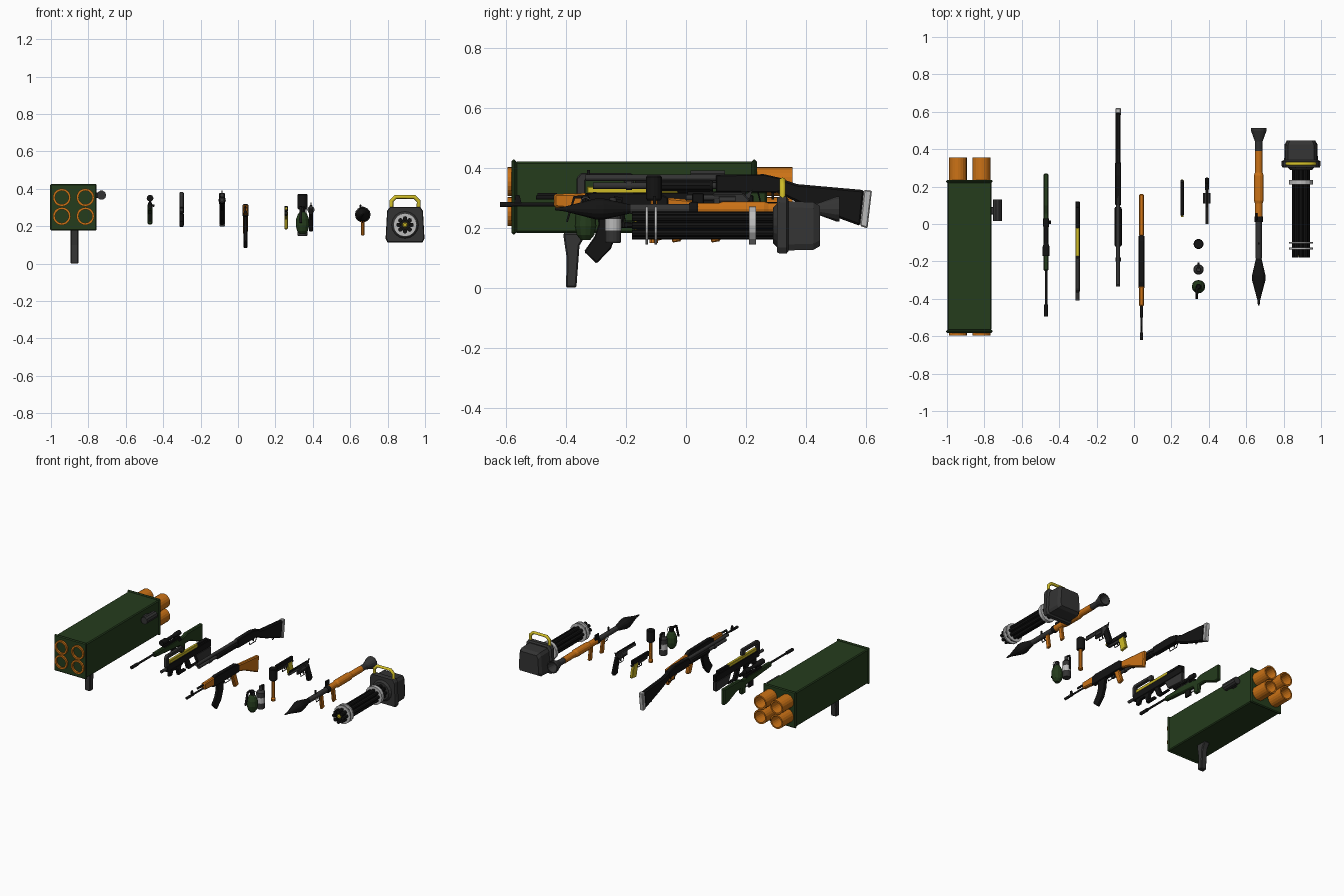
import bpy, bmesh, math
from mathutils import Vector

if "Cube" in bpy.data.objects:
    bpy.data.objects.remove(bpy.data.objects["Cube"])

def mat(name, c):
    m = bpy.data.materials.new(name)
    m.diffuse_color = (*c, 1)
    m.use_nodes = True
    m.node_tree.nodes["Principled BSDF"].inputs["Base Color"].default_value = m.diffuse_color
    return m
GREEN = mat("green", (.018, .045, .012))
ORANGE = mat("orange", (.6, .17, .008))
BLACK = mat("black", (.007, .007, .007))
GREY = mat("dark_grey", (.034, .034, .034))
LIGHT = mat("light_grey", (.5, .5, .5))
YELLOW = mat("yellow", (.62, .5, .02))

def finish(bm, name, m, smooth=False):
    bmesh.ops.recalc_face_normals(bm, faces=bm.faces)
    me = bpy.data.meshes.new(name)
    bm.to_mesh(me)
    bm.free()
    ob = bpy.data.objects.new(name, me)
    bpy.context.collection.objects.link(ob)
    me.materials.append(m)
    return ob

def plate(name, x, w, pts, m, bevel=0.004):
    """Side profile of (y, z) points, extruded to width w about x."""
    bm = bmesh.new()
    f = bm.faces.new([bm.verts.new((x - w / 2, y, z)) for y, z in pts])
    r = bmesh.ops.extrude_face_region(bm, geom=[f])
    bmesh.ops.translate(bm, vec=(w, 0, 0), verts=[v for v in r["geom"] if isinstance(v, bmesh.types.BMVert)])
    ob = finish(bm, name, m)
    if bevel:
        b = ob.modifiers.new("bevel", "BEVEL")
        b.width, b.segments, b.limit_method = bevel, 1, 'ANGLE'
    return ob

def box(name, x, w, y0, y1, z0, z1, m, bevel=0.003):
    return plate(name, x, w, [(y0, z0), (y1, z0), (y1, z1), (y0, z1)], m, bevel)

def turn(name, a, b, prof, m, axis='Y', n=14):
    """Turned part. axis Y: a, b = x, z centre; axis Z: a, b = x, y centre."""
    bm = bmesh.new()
    rings = []
    for t, r in prof:
        ring = []
        for i in range(n):
            c, s = r * math.cos(math.tau * i / n), r * math.sin(math.tau * i / n)
            ring.append(bm.verts.new((a + c, t, b + s) if axis == 'Y' else (a + c, b + s, t)))
        rings.append(ring)
    for p, q in zip(rings, rings[1:]):
        for i in range(n):
            bm.faces.new((p[i], p[(i + 1) % n], q[(i + 1) % n], q[i]))
    bm.faces.new(rings[0])
    bm.faces.new(rings[-1])
    return finish(bm, name, m)

def rod(name, x, z, y0, y1, r, m, n=12):
    return turn(name, x, z, [(y0, r), (y1, r)], m, 'Y', n)

def wire(name, pts, r, m, closed=False):
    cu = bpy.data.curves.new(name, 'CURVE')
    cu.dimensions, cu.bevel_depth, cu.bevel_resolution = '3D', r, 1
    cu.use_fill_caps = True
    sp = cu.splines.new('POLY')
    sp.points.add(len(pts) - 1)
    for p, q in zip(sp.points, pts):
        p.co = (*q, 1)
    sp.use_cyclic_u = closed
    cu.materials.append(m)
    ob = bpy.data.objects.new(name, cu)
    bpy.context.collection.objects.link(ob)

def guard(name, x, y, z, l, h, m):
    """Trigger guard hanging below (y, z) with a trigger inside."""
    wire(name, [(x, y, z), (x, y + .1 * l, z - h), (x, y + .8 * l, z - h), (x, y + l, z)], .003, m)
    box(name + "_trigger", x, .005, y + .5 * l, y + .6 * l, z - .7 * h, z, m, 0)

# Quad rocket launcher
X = -.88
box("launcher_case", X, .235, -.57, .225, .182, .42, GREEN, .006)
for s, y0, y1 in (("front", -.582, -.566), ("rear", .22, .236)):
    box("launcher_rim_" + s, X, .248, y0, y1, .177, .427, GREEN, .006)
for x in (-.942, -.816):
    for z in (.254, .354):
        turn("launcher_tube", x, z, [(-.56, .036), (-.595, .036), (-.595, .048), (.355, .048), (.355, .038), (.27, .034)], ORANGE, n=20)
        turn("rocket_nose", x, z, [(-.58, .002), (-.563, .022), (-.55, .036)], ORANGE, n=16)
plate("launcher_grip", -.875, .042, [(-.41, .182), (-.33, .182), (-.355, .14), (-.365, .005), (-.365, 0), (-.4, 0), (-.398, .1)], GREY, .008)
rod("launcher_sight", -.73, .366, .015, .13, .025, GREY, 10)
box("launcher_sight_mount", -.755, .03, .05, .09, .35, .38, GREY)

# Sniper rifle
X = -.47
rod("sniper_barrel", X, .305, -.47, -.2, .007, BLACK)
rod("sniper_muzzle", X, .305, -.495, -.43, .011, BLACK)
plate("sniper_stock", X, .027, [(-.25, .285), (-.25, .315), (.0, .318), (.05, .305), (.1, .322), (.27, .322), (.27, .21), (.23, .212),
      (.13, .255), (.08, .255), (.075, .21), (.035, .21), (.03, .262), (-.08, .27)], GREEN, .006)
box("sniper_receiver", X, .022, -.15, .03, .3, .328, BLACK)
box("sniper_magazine", X, .016, -.06, -.01, .225, .275, BLACK)
turn("sniper_scope", X, .35, [(-.17, .018), (-.12, .018), (-.1, .011), (-.03, .011), (-.01, .016), (.03, .016)], BLACK)
for y in (-.1, -.04):
    box("scope_mount", X, .012, y, y + .015, .32, .345, BLACK)
rod("sniper_bolt", X + .018, .31, .0, .02, .007, BLACK, 8)
guard("sniper_guard", X, -.015, .265, .05, .025, BLACK)

# Compact submachine gun
X = -.302
box("smg_upper", X, .024, -.36, .12, .268, .316, BLACK)
plate("smg_shoulder_stock", X, .024, [(-.05, .27), (.12, .27), (.12, .205), (.1, .2), (-.02, .21), (-.03, .23)], GREY)
plate("smg_rear_grip", X, .022, [(-.155, .27), (-.115, .27), (-.085, .205), (-.02, .212), (-.02, .2), (-.115, .197), (-.13, .21)], BLACK)
plate("smg_fore_grip", X, .022, [(-.33, .27), (-.16, .27), (-.2, .255), (-.21, .22), (-.15, .215), (-.15, .2), (-.23, .198), (-.245, .25), (-.29, .25), (-.3, .225), (-.33, .225)], BLACK)
box("smg_magazine", X, .02, -.33, -.02, .314, .337, YELLOW)
box("smg_magazine_end", X, .022, -.03, .09, .314, .335, BLACK)
rod("smg_muzzle", X, .288, -.41, -.35, .01, GREY)
plate("smg_sight_bridge", X, .024, [(-.365, .3), (-.365, .365), (-.35, .382), (-.18, .382), (-.17, .34), (-.2, .34), (-.21, .358), (-.335, .358), (-.335, .3)], GREY)

# Pump shotgun
X = -.085
rod("shotgun_barrel", X, .366, -.335, .15, .011, GREY)
rod("shotgun_tube", X, .34, -.31, .15, .011, GREY)
rod("shotgun_tube_cap", X, .34, -.2, -.18, .015, GREY)
turn("shotgun_pump", X, .34, [(-.12, .016), (-.11, .02), (.08, .02), (.09, .016)], BLACK, n=10)
plate("shotgun_receiver", X, .032, [(.1, .318), (.1, .376), (.26, .378), (.33, .362), (.33, .325), (.3, .316)], BLACK)
plate("shotgun_stock", X, .028, [(.29, .372), (.37, .345), (.595, .325), (.582, .205), (.42, .264), (.37, .285), (.3, .318)], BLACK, .007)
plate("shotgun_butt_pad", X, .03, [(.593, .326), (.62, .324), (.605, .197), (.58, .206)], LIGHT)
box("shotgun_front_sight", X, .005, -.33, -.32, .37, .392, BLACK, 0)
guard("shotgun_guard", X, .24, .318, .09, .035, BLACK)
wire("shotgun_sling_loop", [(X, .49, .245), (X, .5, .222), (X, .51, .225), (X, .508, .24)], .003, BLACK)

# Assault rifle
X = .04
rod("rifle_barrel", X, .277, -.615, -.4, .006, BLACK)
rod("rifle_muzzle", X, .277, -.62, -.58, .009, BLACK)
rod("rifle_gas_tube", X, .3, -.5, -.4, .007, BLACK)
plate("rifle_front_sight", X, .008, [(-.575, .27), (-.545, .27), (-.555, .308), (-.568, .308)], BLACK, 0)
plate("rifle_handguard", X, .028, [(-.44, .268), (-.44, .312), (-.33, .315), (-.33, .258)], ORANGE, .006)
plate("rifle_receiver", X, .03, [(-.345, .25), (-.345, .31), (-.31, .318), (-.09, .315), (-.06, .3), (-.06, .25)], BLACK)
plate("rifle_magazine", X, .02, [(-.295, .26), (-.22, .26), (-.228, .19), (-.25, .13), (-.298, .08), (-.34, .12), (-.305, .17), (-.292, .21)], BLACK)
plate("rifle_grip", X, .024, [(-.135, .252), (-.09, .252), (-.06, .165), (-.1, .155)], ORANGE, .006)
plate("rifle_stock", X, .026, [(-.065, .3), (.16, .28), (.15, .165), (.0, .235), (-.065, .254)], ORANGE, .006)
guard("rifle_guard", X, -.21, .252, .08, .03, BLACK)

# Pistol
X = .257
box("pistol_slide", X, .018, .045, .225, .276, .308, BLACK)
plate("pistol_frame", X, .016, [(.06, .262), (.06, .278), (.235, .278), (.235, .268), (.17, .255)], GREY)
plate("pistol_grip", X, .019, [(.165, .277), (.215, .28), (.238, .19), (.185, .183)], YELLOW)
rod("pistol_muzzle", X, .295, .038, .05, .007, YELLOW)
guard("pistol_guard", X, .115, .265, .055, .027, BLACK)

# Revolver
X = .39
rod("revolver_barrel", X, .3, .0, .11, .009, GREY)
box("revolver_rib", X, .007, .005, .2, .306, .32, BLACK, 0)
plate("revolver_frame", X, .015, [(.09, .262), (.09, .315), (.19, .315), (.215, .29), (.19, .258)], GREY)
rod("revolver_cylinder", X, .288, .11, .165, .02, GREY, 8)
plate("revolver_grip", X, .02, [(.178, .275), (.212, .295), (.25, .19), (.235, .17), (.2, .178)], BLACK, .005)
plate("revolver_hammer", X, .006, [(.19, .305), (.222, .327), (.212, .295)], GREY, 0)
guard("revolver_guard", X, .125, .264, .06, .028, BLACK)

# Grenades: fragmentation, smoke and stick
X = .345
turn("frag_body", X, -.335, [(.158, .015), (.175, .029), (.205, .036), (.24, .034), (.265, .024), (.277, .015)], GREEN, 'Z', 12)
turn("frag_fuse", X, -.335, [(.275, .015), (.3, .015), (.308, .009)], BLACK, 'Z', 10)
plate("frag_lever", X - .01, .013, [(-.34, .308), (-.375, .305), (-.4, .22), (-.394, .218), (-.37, .297), (-.34, .298)], BLACK, 0)
wire("frag_ring", [(X + .02, -.335 + .016 * math.cos(a * .785), .285 + .016 * math.sin(a * .785)) for a in range(8)], .002, LIGHT, True)
turn("smoke_body", X, -.243, [(.148, .024), (.153, .027), (.26, .027), (.268, .021), (.275, .012), (.3, .012)], GREY, 'Z', 14)
turn("smoke_band", X, -.243, [(.19, .028), (.228, .028)], LIGHT, 'Z', 14)
plate("smoke_lever", X, .011, [(-.24, .305), (-.21, .3), (-.205, .2), (-.211, .2), (-.216, .292), (-.24, .295)], BLACK, 0)
turn("stick_handle", X, -.107, [(.148, .015), (.165, .015), (.17, .012), (.3, .012)], ORANGE, 'Z', 10)
turn("stick_head", X, -.107, [(.29, .022), (.297, .027), (.368, .027), (.373, .023)], BLACK, 'Z', 14)

# Shoulder rocket tube
X, Z = .667, .262
turn("rocket_warhead", X, Z, [(-.437, .004), (-.415, .007), (-.405, .008), (-.3, .036), (-.275, .036), (-.18, .014)], BLACK)
rod("tube_front", X, Z, -.185, .03, .017, GREY, 14)
turn("tube_collar", X, Z, [(.01, .021), (.018, .024), (.035, .024), (.04, .021)], BLACK)
turn("tube_heat_shield", X, Z, [(.035, .021), (.11, .021), (.125, .026), (.26, .026), (.275, .021), (.39, .021)], ORANGE)
turn("tube_bell", X, Z, [(.385, .019), (.44, .02), (.5, .042), (.512, .042), (.512, .035), (.44, .014)], GREY)
for y in (-.06, .07):
    plate("tube_grip", X, .018, [(y, .25), (y + .03, .25), (y + .045, .155), (y + .014, .15)], ORANGE)
guard("tube_guard", X, -.1, .25, .045, .03, BLACK)
box("tube_sight_post", X, .008, -.11, -.1, .27, .305, BLACK, 0)
box("tube_sight_rear", X - .012, .012, .02, .06, .275, .315, BLACK)

# Rotary gun
X, Z = .893, .207
for i in range(8):
    a = math.tau * i / 8
    rod("rotary_barrel", X + .035 * math.cos(a), Z + .035 * math.sin(a), -.18, .32, .012, BLACK, 8)
rod("rotary_core", X, Z, -.165, .32, .032, BLACK, 12)
turn("rotary_spindle", X, Z, [(-.178, .008), (-.172, .014), (-.16, .014)], YELLOW)
for y, t in ((-.135, .009), (-.105, .009), (.21, .024)):
    rod("rotary_clamp", X, Z, y, y + t, .063, LIGHT, 16)

def housing(name, sections):
    """Octagonal loft along y; sections are (y, half width, bottom, top)."""
    bm, rings = bmesh.new(), []
    for y, w, b, t in sections:
        h = [(w * .9, b), (w, b + .02), (w * .92, t - .02), (w * .78, t)]
        rings.append([bm.verts.new((X + x, y, z)) for x, z in h + [(-x, z) for x, z in reversed(h)]])
    for p, q in zip(rings, rings[1:]):
        for i in range(8):
            bm.faces.new((p[i], p[(i + 1) % 8], q[(i + 1) % 8], q[i]))
    bm.faces.new(rings[0])
    bm.faces.new(rings[-1])
    return finish(bm, name, GREY)
housing("rotary_front_plate", [(.303, .1, .118, .3), (.312, .104, .113, .303), (.335, .104, .113, .303), (.342, .092, .122, .293)])
housing("rotary_motor", [(.34, .09, .124, .288), (.425, .088, .126, .285), (.446, .076, .138, .272)])
turn("rotary_bearing", X, Z, [(.29, .06), (.306, .075)], GREY, n=16)
wire("rotary_handle", [(X - .073, .322, .29), (X - .073, .322, .335), (X - .05, .322, .357), (X + .05, .322, .357),
     (X + .073, .322, .335), (X + .073, .322, .29)], .011, YELLOW)
